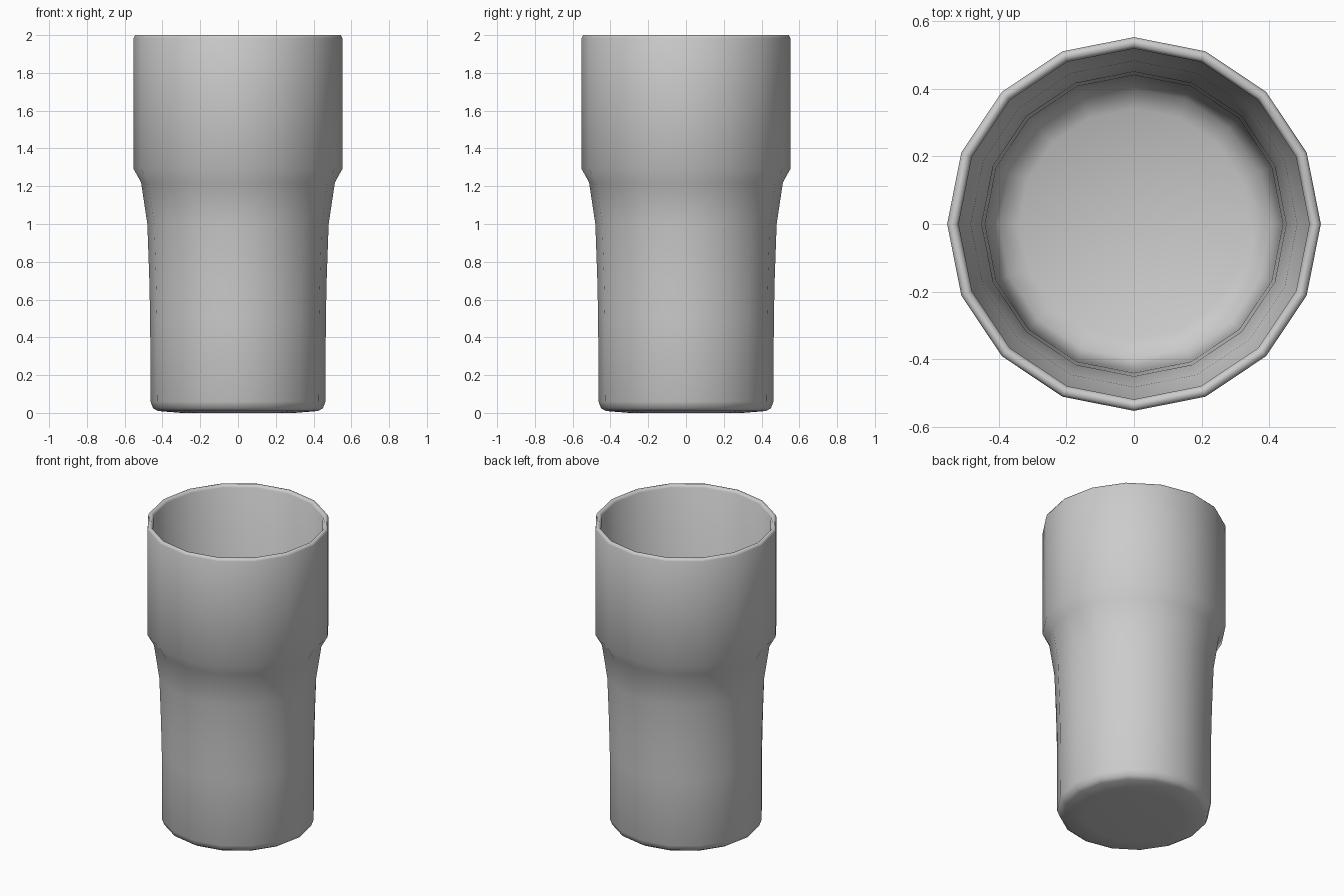
import bpy, bmesh
from math import cos, sin, tau

if "Cube" in bpy.data.objects:
    bpy.data.objects.remove(bpy.data.objects["Cube"])

SIDES = 16

# Cup cross-section (radius, height): underside, outer wall, rim, inner wall, floor
PROFILE = [
    (0, 0.006), (0.30, 0.0), (0.425, 0.01), (0.45, 0.025), (0.463, 0.06),
    (0.465, 0.5), (0.47, 0.72), (0.48, 1.0), (0.513, 1.22), (0.552, 1.29),
    (0.552, 1.985), (0.545, 2.0), (0.528, 2.0), (0.518, 1.985),
    (0.518, 1.30), (0.482, 1.22), (0.45, 1.0), (0.44, 0.72), (0.435, 0.5),
    (0.425, 0.14), (0.40, 0.09), (0.34, 0.06), (0, 0.055),
]


def lathe(name, profile, sides):
    bm = bmesh.new()
    rings = []
    for r, z in profile:
        if r == 0:
            rings.append([bm.verts.new((0, 0, z))] * sides)
        else:
            rings.append([bm.verts.new((r * cos(tau * i / sides),
                                        r * sin(tau * i / sides), z))
                          for i in range(sides)])
    for a, b in zip(rings, rings[1:]):
        for i in range(sides):
            j = (i + 1) % sides
            corners = list(dict.fromkeys((a[i], a[j], b[j], b[i])))
            bm.faces.new(corners)
    bmesh.ops.recalc_face_normals(bm, faces=bm.faces)
    for f in bm.faces:
        f.smooth = True
    mesh = bpy.data.meshes.new(name)
    bm.to_mesh(mesh)
    bm.free()
    obj = bpy.data.objects.new(name, mesh)
    bpy.context.collection.objects.link(obj)
    return obj


# Drinking tumbler
lathe("tumbler", PROFILE, SIDES)
